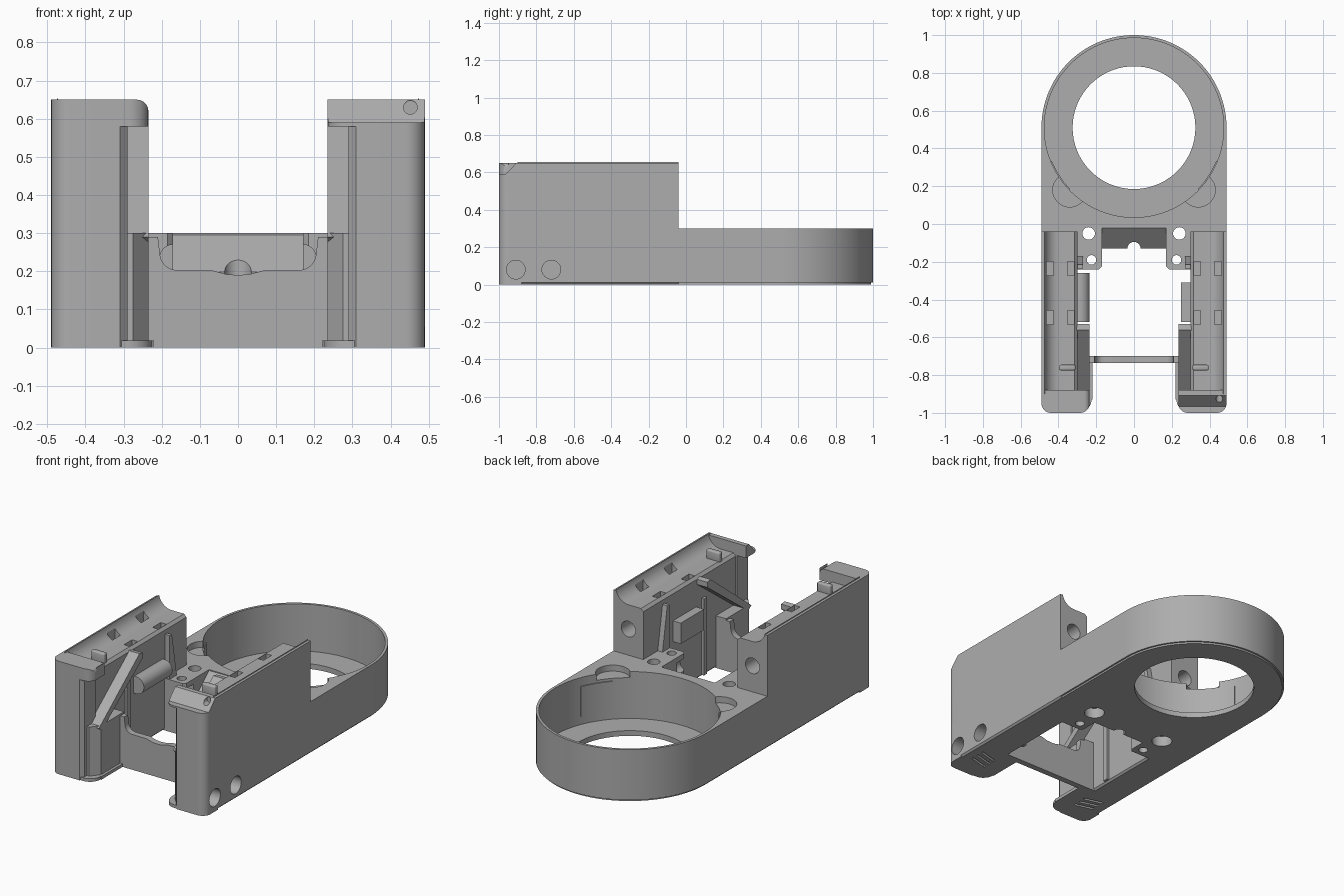
import bpy, bmesh
from math import sin, cos, pi, radians

old = bpy.data.objects.get("Cube")
if old:
    bpy.data.objects.remove(old)

grey = bpy.data.materials.new("plain grey")
grey.use_nodes = True
grey.diffuse_color = (0.42, 0.42, 0.42, 1)
grey.node_tree.nodes["Principled BSDF"].inputs["Base Color"].default_value = (0.42, 0.42, 0.42, 1)


def prism(name, pts, axis, a, b, s=1, bevel=0):
    """Extrude a 2D outline along an axis from a to b; s=-1 mirrors in x."""
    place = {"x": lambda u, v, w: (w * s, u, v),
             "y": lambda u, v, w: (u * s, w, v),
             "z": lambda u, v, w: (u * s, v, w)}[axis]
    bm = bmesh.new()
    low = [bm.verts.new(place(u, v, a)) for u, v in pts]
    high = [bm.verts.new(place(u, v, b)) for u, v in pts]
    n = len(pts)
    bm.faces.new(low)
    bm.faces.new(high)
    for i in range(n):
        j = (i + 1) % n
        bm.faces.new((low[i], low[j], high[j], high[i]))
    bmesh.ops.recalc_face_normals(bm, faces=bm.faces)
    if bevel:
        bmesh.ops.bevel(bm, geom=bm.edges[:], offset=bevel, segments=3,
                        profile=0.5, affect="EDGES")
    me = bpy.data.meshes.new(name)
    bm.to_mesh(me)
    bm.free()
    me.materials.append(grey)
    ob = bpy.data.objects.new(name, me)
    bpy.context.collection.objects.link(ob)
    return ob


def rect(u0, u1, v0, v1):
    return [(u0, v0), (u1, v0), (u1, v1), (u0, v1)]


def arc(cu, cv, r, a0, a1, n):
    return [(cu + r * cos(radians(a0 + (a1 - a0) * i / n)),
             cv + r * sin(radians(a0 + (a1 - a0) * i / n))) for i in range(n + 1)]


def circle(cu, cv, r, n=32):
    return arc(cu, cv, r, 0, 360, n)[:-1]


def box(name, x0, x1, y0, y1, z0, z1, s=1, bevel=0):
    return prism(name, rect(x0, x1, y0, y1), "z", z0, z1, s, bevel)


def combine(ob, others, op="DIFFERENCE"):
    """Apply booleans and drop the helper objects."""
    bpy.context.view_layer.objects.active = ob
    for c in others:
        c.hide_render = True
        m = ob.modifiers.new("cut", "BOOLEAN")
        m.operation, m.solver, m.object = op, "EXACT", c
        bpy.ops.object.modifier_apply(modifier=m.name)
        bpy.data.objects.remove(c)


# Round cup and its bridge
CY, R = 0.51, 0.49
outline = [(-R, -0.13), (R, -0.13)] + arc(0, CY, R, 0, 180, 64)
base = prism("cup_base", outline, "z", 0.01, 0.3)
lower = [(-R + .01, -0.13), (R - .01, -0.13)] + arc(0, CY, R - .01, 0, 180, 64)
prism("cup_bottom_rim", lower, "z", 0, 0.012)
rim = bpy.data.objects["cup_bottom_rim"]
combine(base, [rim], "UNION")
cutters = [prism("cup_hollow", circle(0, CY, 0.475, 96), "z", 0.03, 0.4),
           prism("cup_hole", circle(0, CY, 0.325, 72), "z", -0.1, 0.1),
           prism("ramp_cut", [(-0.02, 0.31), (-0.02, 0.295), (-0.14, 0.19), (-0.14, 0.31)],
                 "x", -0.17, 0.17),
           prism("centre_notch", circle(0, -0.13, 0.035), "z", -0.1, 0.4)]
for s in (1, -1):
    cutters += [
        prism("magnet_pocket", circle(0.34, 0.18, 0.09), "z", 0.265, 0.4, s),
        prism("screw_hole", circle(0.24, -0.05, 0.033), "z", -0.1, 0.4, s),
        prism("countersink", circle(0.24, -0.05, 0.055), "z", -0.1, 0.06, s)]
combine(base, cutters)

for s, side in ((1, "left"), (-1, "right")):
    # Latch plate on the cup wall
    plate = arc(0, CY, 0.478, -44, -22, 8) + arc(0, CY, 0.469, -22, -44, 8)
    prism(side + "_cup_latch", plate, "z", 0.08, 0.25, s)

    # Clip legs beside the bridge
    leg = prism(side + "_clip_leg", [(0.17, -0.12), (0.17, -0.225), (0.185, -0.24),
                                     (0.31, -0.24), (0.31, -0.12)], "z", 0, 0.3, s)
    combine(leg, [prism("pin_hole", circle(0.225, -0.19, 0.025), "z", -0.1, 0.4, s),
                  prism("leg_round", circle(0.17, 0.235, 0.035), "y", -0.26, -0.16, s)])

    # Arm with a scooped top
    section = [(0.30, 0.01), (0.31, 0), (0.48, 0), (0.49, 0.01), (0.49, 0.65), (0.475, 0.65)]
    section += arc(0.395, 0.67, 0.08, -10, -90, 10) + [(0.315, 0.59), (0.30, 0.575)]
    arm = prism(side + "_arm", section, "y", -0.9, -0.04, s)
    cuts = [prism("bolt_hole", circle(0.395, 0.45, 0.045), "y", -0.2, 0, s)]
    for y in (-0.235, -0.495):
        for x in (0.335, 0.445):
            cuts.append(box("slot", x - .018, x + .018, y - .037, y + .037, 0.53, 0.7, s))

    # Front head of the arm, rounded in plan
    plan = [(0.29, -0.88), (0.29, -0.98), (0.31, -1)] + arc(0.44, -0.95, 0.05, -90, 0, 8) + [(0.49, -0.88)]
    head = prism(side + "_arm_head", plan, "z", 0, 0.65, s)
    lip_plan = [(0.235, -0.88)] + arc(0.285, -0.95, 0.05, 180, 270, 8) + [(0.32, -1), (0.32, -0.88)]
    lip = prism(side + "_head_lip", lip_plan, "z", 0.58, 0.65, s)
    head_cuts = []
    if s == 1:
        # Sloped ledge with a pin hole, and side screw holes
        slope = [(-1.1, 0.59), (-0.965, 0.59), (-0.905, 0.652), (-0.905, 0.7), (-1.1, 0.7)]
        head_cuts.append(prism("ledge_cut", slope, "x", 0.2, 0.6))
        combine(lip, [prism("lip_ledge_cut", slope, "x", 0.2, 0.6)])
        head_cuts.append(prism("pin_hole", circle(0.452, 0.63, 0.018), "y", -1.1, -0.9))
        head_cuts.append(prism("side_hole", circle(-0.91, 0.08, 0.05), "x", 0.41, 0.6))
        for y in (-0.91, -0.72):
            cuts.append(prism("side_hole", circle(y, 0.08, 0.05), "x", 0.41, 0.6))
    else:
        combine(lip, [prism("lip_round", [(0.2, 0.7), (0.235, 0.7), (0.235, 0.62)]
                            + arc(0.265, 0.62, 0.03, 180, 90, 6) + [(0.265, 0.7)],
                            "y", -1.1, -0.8, s)])
    for i in range(3):
        y = -0.86 + i * 0.04
        grille = [(0.32, y - .03), (0.43, y), (0.43, y + .015), (0.32, y - .015)]
        cuts.append(prism("grille_slot", grille, "z", -0.1, 0.04, s))
        head_cuts.append(prism("grille_slot", grille, "z", -0.1, 0.04, s))
    combine(arm, cuts)
    combine(head, head_cuts)

    # Raised tab, lower inner block and foot flange
    box(side + "_top_tab", 0.31, 0.395, -0.775, -0.745, 0.57, 0.64, s, 0.008)
    block = [(0.31, -0.7), (0.235, -0.7), (0.235, -0.91), (0.275, -0.96), (0.31, -0.96)]
    prism(side + "_inner_block", block, "z", 0.015, 0.3, s)
    flange = [(0.31, -0.7), (0.22, -0.7), (0.22, -0.93)] + arc(0.29, -0.93, 0.065, 180, 270, 8) + [(0.31, -0.995)]
    prism(side + "_foot_flange", flange, "z", 0, 0.018, s)

    # Slanted flap, support cylinder and gusset on the inner wall
    flap = [(-0.93, 0.29), (-0.90, 0.27), (-0.53, 0.545), (-0.53, 0.575), (-0.56, 0.58)]
    prism(side + "_flap", flap, "x", 0.235, 0.31, s)
    if s == -1:
        prism(side + "_support_roller", circle(0.285, 0.37, 0.05), "y", -0.52, -0.26, s)
    else:
        box(side + "_support_plate", 0.25, 0.31, -0.52, -0.31, 0.3, 0.42, s)
    prism(side + "_gusset", [(-0.235, 0.29), (-0.235, 0.55), (-0.215, 0.55), (-0.17, 0.29)],
          "x", 0.27, 0.31, s)
    box(side + "_wall_rib", 0.285, 0.31, -0.60, -0.57, 0.01, 0.45, s)

# Cross bar with dipped top and raised ends
half = [(0, 0.19), (0.03, 0.192), (0.07, 0.203), (0.16, 0.203)] + arc(0.16, 0.248, 0.045, -90, 0, 6)
half += [(0.21, 0.29), (0.24, 0.29)]
top = [(-x, z) for x, z in reversed(half[1:])] + half
prism("cross_bar", [(0.24, 0), (-0.24, 0)] + top, "y", -0.735, -0.7)

# Smooth rounds, crisp edges
for ob in list(bpy.context.scene.objects):
    if ob.type == "MESH" and grey.name in ob.data.materials:
        bpy.ops.object.select_all(action="DESELECT")
        ob.select_set(True)
        bpy.context.view_layer.objects.active = ob
        bpy.ops.object.shade_smooth_by_angle(angle=radians(30))
